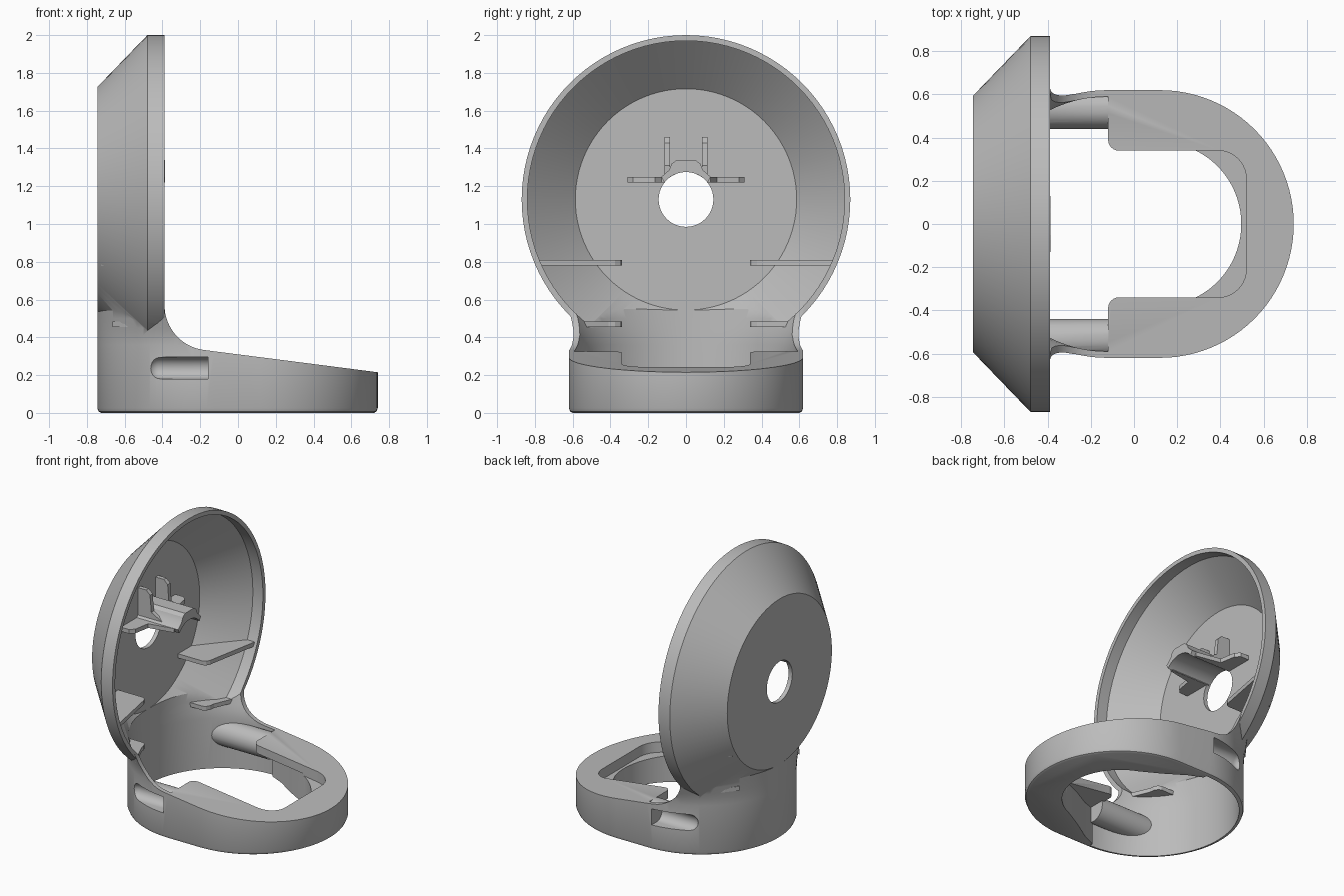
import bpy, bmesh, math
from math import sin, cos, pi, radians

cube = bpy.data.objects.get("Cube")
if cube:
    bpy.data.objects.remove(cube)

grey = bpy.data.materials.new("plain grey")
grey.use_nodes = True
shade = (0.5, 0.5, 0.5, 1)
grey.diffuse_color = shade
grey.node_tree.nodes["Principled BSDF"].inputs["Base Color"].default_value = shade

AXIS_Z = 1.13      # height of the dish axis
WALL = 0.03


def loft(name, rings):
    """Closed solid through rings that have equal point counts."""
    bm = bmesh.new()
    rows = [[bm.verts.new(p) for p in ring] for ring in rings]
    n = len(rows[0])
    for a, b in zip(rows, rows[1:]):
        for i in range(n):
            j = (i + 1) % n
            bm.faces.new((a[i], a[j], b[j], b[i]))
    bm.faces.new(rows[0])
    bm.faces.new(rows[-1])
    bmesh.ops.recalc_face_normals(bm, faces=bm.faces)
    mesh = bpy.data.meshes.new(name)
    bm.to_mesh(mesh)
    bm.free()
    mesh.materials.append(grey)
    ob = bpy.data.objects.new(name, mesh)
    bpy.context.collection.objects.link(ob)
    return ob


def prism_z(name, outline, low, high):
    return loft(name, [[(x, y, f(x)) for x, y in outline] for f in (low, high)])


def prism_y(name, outline, y0, y1):
    return loft(name, [[(x, y, z) for x, z in outline] for y in (y0, y1)])


def prism_x(name, outline, x0, x1):
    return loft(name, [[(x, y, z) for y, z in outline] for x in (x0, x1)])


def lathe_x(name, profile, y=0.0, z=AXIS_Z, n=96):
    """Solid of revolution around a line parallel to x."""
    turns = [2 * pi * i / n for i in range(n)]
    return loft(name, [[(x, y + r * cos(t), z + r * sin(t)) for t in turns] for x, r in profile])


def combine(ob, other, operation):
    mod = ob.modifiers.new("join", "BOOLEAN")
    mod.operation = operation
    mod.solver = "EXACT"
    mod.object = other
    bpy.context.view_layer.objects.active = ob
    bpy.ops.object.modifier_apply(modifier=mod.name)
    bpy.data.objects.remove(other)


def smooth(ob, angle=30):
    bpy.ops.object.select_all(action="DESELECT")
    ob.select_set(True)
    bpy.context.view_layer.objects.active = ob
    bpy.ops.object.shade_smooth_by_angle(angle=radians(angle))


def mirrored(half):
    return half + [(x, -y) for x, y in reversed(half)]


def arc(cx, cy, r, a0, a1, n):
    return [(cx + r * cos(radians(a0 + (a1 - a0) * i / n)),
             cy + r * sin(radians(a0 + (a1 - a0) * i / n))) for i in range(n + 1)]


def slope(drop):
    return lambda x: 0.33 - 0.129 * (x + 0.15) - drop


def level(z):
    return lambda x: z


# Height and sideways flare of the neck that joins base and dish
flare = [(0.36, 1), (0.41, 1.015), (0.45, 1.04), (0.5, 1.075),
         (0.55, 1.115), (0.65, 1.19), (0.75, 1.22)]


def footprint(r, z, s=1.0):
    pts = arc(0.12, 0, r, -90, 90, 48) + arc(-0.125, 0, r, 90, 270, 48)
    return [(x, y * s, z) for x, y in pts]


def rear_footprint(r, z, s=1.0):
    pts = [(-0.12, r)] + arc(-0.125, 0, r, 90, 270, 48) + [(-0.12, -r)]
    return [(x, y * s, z) for x, y in pts]


# Outer body: dish plus rounded base and flared neck
body = lathe_x("dish_and_base", [(-0.745, 0.595), (-0.48, 0.87), (-0.39, 0.87)])
base = loft("base_solid", [footprint(0.6, 0), footprint(0.613, 0.007), footprint(0.62, 0.025)]
            + [footprint(0.62, z, s) for z, s in flare])
combine(body, base, "UNION")

# Trim the sloped base top and the fillet up to the dish rim
fillet = arc(-0.15, 0.57, 0.239, 180, 262, 16)
trim = [(-0.389, 1.0)] + fillet + [(0.9, slope(0)(0.9)), (0.9, 1.0)]
combine(body, prism_y("trim", trim, -1, 1), "DIFFERENCE")

# Dish hollow
combine(body, lathe_x("dish_hollow", [(-0.715, 0.586), (-0.47, 0.84), (-0.385, 0.84)]), "DIFFERENCE")

# Base hollow, leaving side bosses around the grooves
hollow = loft("base_hollow", [rear_footprint(0.62 - WALL, z, s) for z, s in [(-0.02, 1)] + flare])
under = mirrored([(-0.2, 0.58), (-0.13, 0.57), (-0.02, 0.52), (0.12, 0.43)]
                 + arc(0.117, 0, 0.38, 68, 2, 20))
combine(hollow, prism_z("under_hollow", under, level(-0.03), slope(0.06)), "UNION")
for side in (1, -1):
    combine(hollow, lathe_x("boss", [(-0.52, 0.09), (-0.1, 0.09)], side * 0.53, 0.237, 32), "DIFFERENCE")
combine(body, hollow, "DIFFERENCE")

# Opening in the base top, with a ledge below its front corners
opening = mirrored([(-0.14, 0.40)] + arc(-0.07, 0.39, 0.05, 180, 270, 6)
                   + arc(0.39, 0.21, 0.13, 90, 0, 10))
combine(body, prism_z("opening", opening, slope(0.075), slope(-0.1)), "DIFFERENCE")

# Side grooves with a rounded rear end
r = 0.058
groove = [(-0.42 - r * cos(radians(a)), r * sin(radians(a))) for a in range(6, 91, 12)]
for side in (1, -1):
    combine(body, lathe_x("groove", groove + [(-0.16, r)], side * 0.56, 0.237, 32), "DIFFERENCE")
    slot = [(-0.16, 0.237 + r), (-0.16, 0.237 - r)] + arc(-0.42, 0.237, r, 270, 90, 16)
    combine(body, prism_y("slot", slot, side * 0.56, side * 0.7), "DIFFERENCE")

# Cable hole through the dish floor
combine(body, lathe_x("cable_hole", [(-0.9, 0.145), (-0.6, 0.145)], n=48), "DIFFERENCE")
smooth(body)

# Arched shroud above the hole
half = [(0.13, 1.25), (0.09, 1.285), (0.075, 1.32), (0.05, 1.338)]
arch = half + [(-y, z) for y, z in reversed(half)] + arc(0, AXIS_Z, 0.145, 142, 38, 20)
smooth(prism_x("hole_shroud", arch, -0.73, -0.386))

# Ribs beside the shroud and shelves inside the dish
bar = [(-0.73, 0.11), (-0.42, 0.11), (-0.42, 0.13), (-0.6, 0.165), (-0.62, 0.28), (-0.65, 0.31), (-0.73, 0.31)]
rib = [(-0.73, 1.25), (-0.5, 1.25), (-0.61, 1.31), (-0.62, 1.43), (-0.65, 1.46), (-0.73, 1.46)]
notch = [(-0.52, 0.34), (-0.50, 0.35), (-0.485, 0.375), (-0.48, 0.41)]
upper = [(-0.73, 0.34)] + notch + [(-0.41, 0.78), (-0.47, 0.785), (-0.725, 0.51)]
lower = [(-0.665, 0.34)] + notch + [(-0.41, 0.575), (-0.5, 0.515), (-0.6, 0.42)]
for side, tag in ((1, "left"), (-1, "right")):
    def flip(pts):
        return [(x, side * y) for x, y in pts]
    prism_z(tag + "_bar", flip(bar), level(1.22), level(1.25))
    prism_y(tag + "_rib", rib, side * 0.085, side * 0.115)
    prism_z(tag + "_upper_shelf", flip(upper), level(0.78), level(0.81))
    prism_z(tag + "_lower_shelf", flip(lower), level(0.455), level(0.485))
